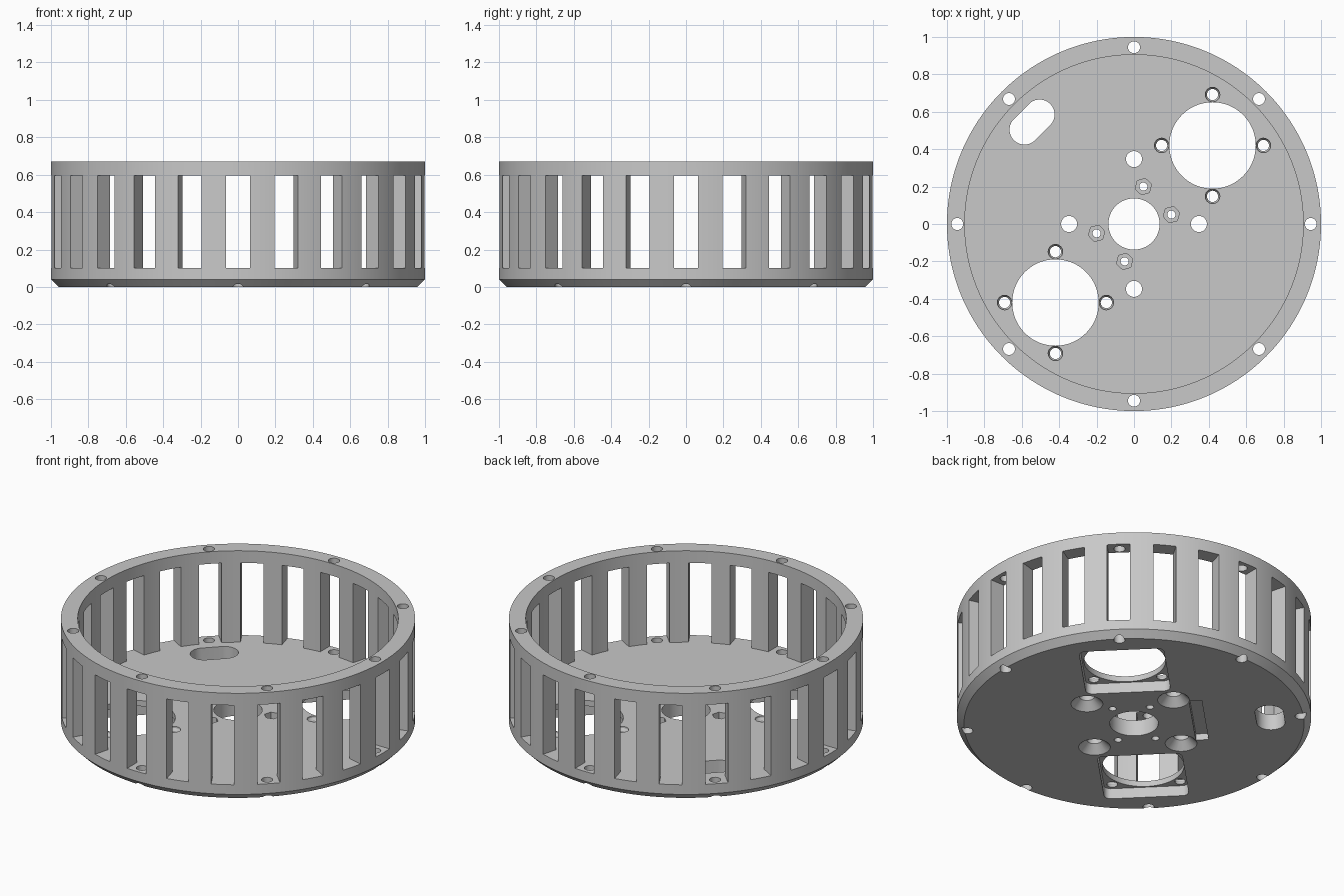
import bpy, bmesh, math
from mathutils import Matrix

cube = bpy.data.objects.get("Cube")
if cube:
    bpy.data.objects.remove(cube, do_unlink=True)

grey = bpy.data.materials.new("plain_grey")
grey.use_nodes = True
grey.diffuse_color = (0.58, 0.58, 0.58, 1)
grey.node_tree.nodes["Principled BSDF"].inputs["Base Color"].default_value = grey.diffuse_color

HEIGHT, FLOOR, INNER = 0.67, 0.1, 0.905
LOW, HIGH = -0.02, 0.75          # overshoot for through cuts
DIAGONAL = math.pi / 4


def ring(n=32):
    return [(math.cos(math.tau * i / n), math.sin(math.tau * i / n)) for i in range(n)]


def rounded(hx, hy, r=0.0, n=1):
    """Rectangle outline with rounded corners."""
    pts = []
    for c, (sx, sy) in enumerate([(1, 1), (-1, 1), (-1, -1), (1, -1)]):
        for i in range(n):
            a = (c + (i + 0.5) / n) * math.pi / 2
            pts.append((sx * (hx - r) + r * math.cos(a), sy * (hy - r) + r * math.sin(a)))
    return pts


def loft(bm, outline, levels, x=0, y=0, turn=0):
    """Closed solid from one outline scaled at each (scale, z) level."""
    m = Matrix.Translation((x, y, 0)) @ Matrix.Rotation(turn, 4, 'Z')
    loops = []
    for s, z in levels:
        loops.append([bm.verts.new((m @ Matrix.Translation((px * s, py * s, z))).translation)
                      for px, py in outline])
    n = len(outline)
    for a, b in zip(loops, loops[1:]):
        for i in range(n):
            bm.faces.new((a[i], a[(i + 1) % n], b[(i + 1) % n], b[i]))
    bm.faces.new(loops[0][::-1])
    bm.faces.new(loops[-1])


def make(name, bm):
    mesh = bpy.data.meshes.new(name)
    bm.to_mesh(mesh)
    bm.free()
    obj = bpy.data.objects.new(name, mesh)
    bpy.context.collection.objects.link(obj)
    mesh.materials.append(grey)
    return obj


def carve(obj, bm):
    """Subtract the separate solids in bm and bake the result."""
    cutter = make("cutter", bm)
    cutter.hide_render = True
    mod = obj.modifiers.new("cut", 'BOOLEAN')
    mod.operation, mod.solver, mod.object = 'DIFFERENCE', 'EXACT', cutter
    graph = bpy.context.evaluated_depsgraph_get()
    mesh = bpy.data.meshes.new_from_object(obj.evaluated_get(graph))
    obj.modifiers.clear()
    obj.data = mesh
    bpy.data.objects.remove(cutter, do_unlink=True)


def rim_holes(bm):
    for i in range(8):
        a = i * DIAGONAL
        loft(bm, ring(24), [(0.032, LOW), (0.032, HIGH)], 0.945 * math.cos(a), 0.945 * math.sin(a))


# Base plate with chamfered lower edge
bm = bmesh.new()
loft(bm, ring(192), [(0.96, 0), (1, 0.04), (1, FLOOR)])
base = make("base_plate", bm)

MOTORS = [(0.42, 0.42), (-0.42, -0.42)]
NUTS = [(0.05, 0.2), (0.2, 0.05), (-0.2, -0.05), (-0.05, -0.2)]

# Rim holes, centre bore, cable slot, nut pockets, motor pockets
bm = bmesh.new()
rim_holes(bm)
loft(bm, ring(64), [(0.137, LOW), (0.137, HIGH)])
loft(bm, rounded(0.137, 0.08, 0.08, 12), [(1, LOW), (1, HIGH)], -0.545, 0.545, DIAGONAL)
for x, y in NUTS:
    loft(bm, ring(6), [(0.045, 0.05), (0.045, HIGH)], x, y, math.atan2(y, x))
for x, y in MOTORS:
    loft(bm, rounded(0.24, 0.24, 0.04, 6), [(1, LOW), (1, 0.065)], x, y, DIAGONAL)
carve(base, bm)

# Countersunk screw holes
bm = bmesh.new()
for i in range(4):
    a = i * math.pi / 2
    loft(bm, ring(), [(0.11, LOW), (0.043, 0.047), (0.043, HIGH)],
         0.347 * math.cos(a), 0.347 * math.sin(a))
carve(base, bm)

# Motor openings, nut bolt holes, narrow underside recess
bm = bmesh.new()
for x, y in MOTORS:
    loft(bm, ring(64), [(0.231, LOW), (0.231, HIGH)], x, y)
for x, y in NUTS:
    loft(bm, ring(16), [(0.022, LOW), (0.022, HIGH)], x, y)
loft(bm, rounded(0.22, 0.036), [(1, LOW), (1, 0.04)], -0.257, 0.263, DIAGONAL)
carve(base, bm)

# Motor screw holes, widened at the floor
bm = bmesh.new()
for x, y in MOTORS:
    for dx, dy in [(1, 0), (-1, 0), (0, 1), (0, -1)]:
        loft(bm, ring(24), [(0.03, LOW), (0.03, 0.075), (0.039, 0.09), (0.039, HIGH)],
             x + dx * 0.272, y + dy * 0.272)
carve(base, bm)

# Slotted wall
bm = bmesh.new()
loft(bm, ring(192), [(1, FLOOR), (1, HEIGHT)])
wall = make("slotted_wall", bm)
bm = bmesh.new()
loft(bm, ring(192), [(INNER, LOW), (INNER, HIGH)])
carve(wall, bm)

# Window slots around the wall
bm = bmesh.new()
for i in range(24):
    a = i * math.tau / 24
    loft(bm, rounded(0.13, 0.065), [(1, 0.05), (1, 0.595)], 0.97 * math.cos(a), 0.97 * math.sin(a), a)
carve(wall, bm)

# Screw holes through the top ring
bm = bmesh.new()
rim_holes(bm)
carve(wall, bm)

# Smooth shading with crisp edges
for obj in (base, wall):
    bpy.ops.object.select_all(action='DESELECT')
    obj.select_set(True)
    bpy.context.view_layer.objects.active = obj
    bpy.ops.object.shade_smooth_by_angle(angle=math.radians(25))
